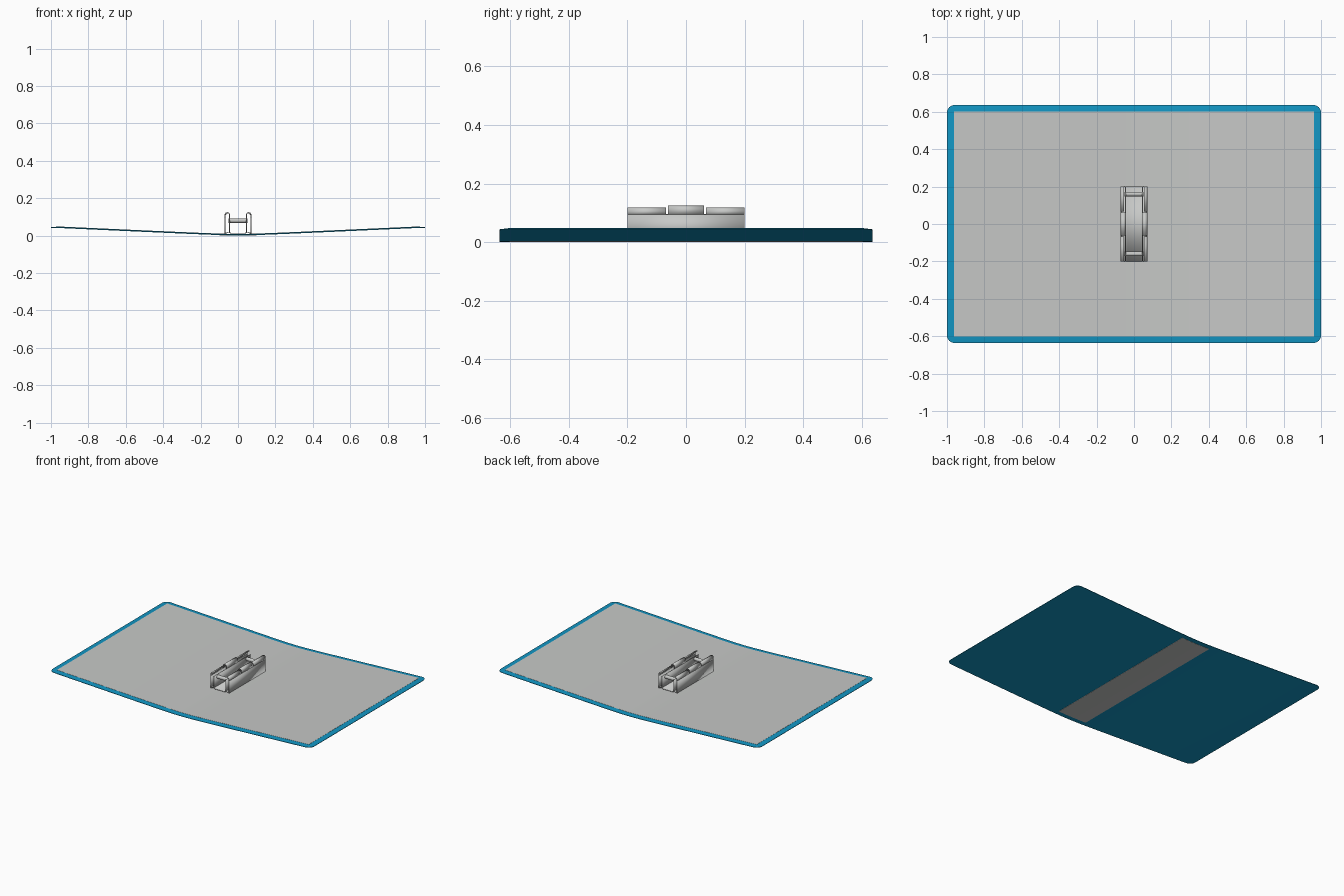
import bpy, bmesh, math
from mathutils import Vector

if "Cube" in bpy.data.objects:
    bpy.data.objects.remove(bpy.data.objects["Cube"])


def material(name, rgb):
    m = bpy.data.materials.new(name)
    m.diffuse_color = (*rgb, 1)
    m.use_nodes = True
    m.node_tree.nodes["Principled BSDF"].inputs["Base Color"].default_value = m.diffuse_color
    return m


BLUE = material("blue cover", (0.006, 0.305, 0.55))
GREY = material("light grey", (0.57, 0.58, 0.57))


def finish(bm, name, mat, angle=40):
    bmesh.ops.recalc_face_normals(bm, faces=bm.faces)
    me = bpy.data.meshes.new(name)
    bm.to_mesh(me)
    bm.free()
    me.materials.append(mat)
    ob = bpy.data.objects.new(name, me)
    bpy.context.collection.objects.link(ob)
    bpy.ops.object.select_all(action='DESELECT')
    bpy.context.view_layer.objects.active = ob
    ob.select_set(True)
    bpy.ops.object.shade_smooth_by_angle(angle=math.radians(angle))
    return ob


def bend(x):
    """Gentle fold of the opened folder, level at the outer edges."""
    return min(0.046 * (math.hypot(x, 0.1) - 0.1), 0.0405)


def folded_sheet(name, hx, hy, radius, base, thick, mat, edge=None):
    """Rounded rectangle plate following the fold; edge = (x, y, drop) tapers the rim."""
    bm = bmesh.new()
    pts = []
    for q, (sx, sy) in enumerate(((1, 1), (-1, 1), (-1, -1), (1, -1))):
        for i in range(7 if radius else 1):
            a = math.pi / 2 * (q + i / 6)
            pts.append((sx * (hx - radius) + radius * math.cos(a),
                        sy * (hy - radius) + radius * math.sin(a), 0))
    bm.faces.new([bm.verts.new(p) for p in pts])
    cuts = [(Vector((s * x, 0, 0)), Vector((1, 0, 0)))
            for x in (0.04, 0.08, 0.12, 0.17, 0.23, 0.32, 0.5, 0.75, 0.965) for s in (-1, 1)]
    cuts.append((Vector((0, 0, 0)), Vector((1, 0, 0))))
    if edge:
        cuts += [(Vector((0, s * edge[1], 0)), Vector((0, 1, 0))) for s in (-1, 1)]
    for co, no in cuts:
        bmesh.ops.bisect_plane(bm, geom=bm.verts[:] + bm.edges[:] + bm.faces[:],
                               plane_co=co, plane_no=no)
    lower = set(bm.verts)
    ext = bmesh.ops.extrude_face_region(bm, geom=bm.faces[:], use_keep_orig=True)
    upper = [v for v in ext["geom"] if isinstance(v, bmesh.types.BMVert)]
    for v in lower:
        v.co.z = base + bend(v.co.x)
    for v in upper:
        v.co.z = base + thick + bend(v.co.x)
        if edge and (abs(v.co.x) > edge[0] + 0.001 or abs(v.co.y) > edge[1] + 0.001):
            v.co.z -= edge[2]
    return finish(bm, name, mat, 30)


# Cover, lining sheet and the strip showing on the underside of the spine
folded_sheet("cover", 1.0, 0.636, 0.04, 0.001, 0.007, BLUE, (0.965, 0.603, 0.004))
folded_sheet("lining_sheet", 0.963, 0.602, 0, 0.006, 0.003, GREY)
folded_sheet("spine_strip", 0.11, 0.602, 0, 0.0, 0.002, GREY)


def strip(name, profile, y0, y1, thick=0.004):
    """Bent sheet-metal strip: (x, z) profile run along y."""
    bm = bmesh.new()
    rows = [[bm.verts.new((x, y, z)) for x, z in profile] for y in (y0, y1)]
    for i in range(len(profile) - 1):
        bm.faces.new((rows[0][i], rows[0][i + 1], rows[1][i + 1], rows[1][i]))
    ob = finish(bm, name, GREY)
    mod = ob.modifiers.new("thickness", 'SOLIDIFY')
    mod.thickness = thick
    mod.offset = 0
    return ob


def curl(s, top, steps):
    """Rounded top of a side wall, rolling inwards."""
    r = 0.0125
    pts = [(s * 0.07, 0.094)]
    for i in range(steps + 1):
        a = math.pi * i / 8
        pts.append((s * (0.0575 + r * math.cos(a)), top - r + r * math.sin(a)))
    return pts


# Clip: base channel, double side walls, lips and rolled centre tabs
strip("clip_base", [(-0.07, 0.012), (-0.05, 0.018), (-0.035, 0.012),
                    (0.035, 0.012), (0.05, 0.018), (0.07, 0.012)], -0.2, 0.2)
for s, side in ((-1, "left"), (1, "right")):
    strip(f"{side}_outer_wall", [(s * 0.07, 0.01), (s * 0.07, 0.095)], -0.2, 0.2)
    strip(f"{side}_inner_wall", [(s * 0.045, 0.014), (s * 0.045, 0.096)], -0.2, 0.2)
    strip(f"{side}_front_lip", curl(s, 0.117, 5), -0.2, -0.068)
    strip(f"{side}_back_lip", curl(s, 0.117, 5), 0.068, 0.2)
    strip(f"{side}_centre_tab", curl(s, 0.123, 8) + [(s * 0.045, 0.094)], -0.062, 0.062)

# Cross bars joining the two walls
for y, end in ((-0.16, "front"), (0.16, "back")):
    bm = bmesh.new()
    bmesh.ops.create_cone(bm, cap_ends=True, segments=16, radius1=0.012, radius2=0.012, depth=0.1)
    for v in bm.verts:
        v.co = Vector((v.co.z, v.co.x + y, v.co.y + 0.08))
    finish(bm, f"{end}_cross_bar", GREY)
